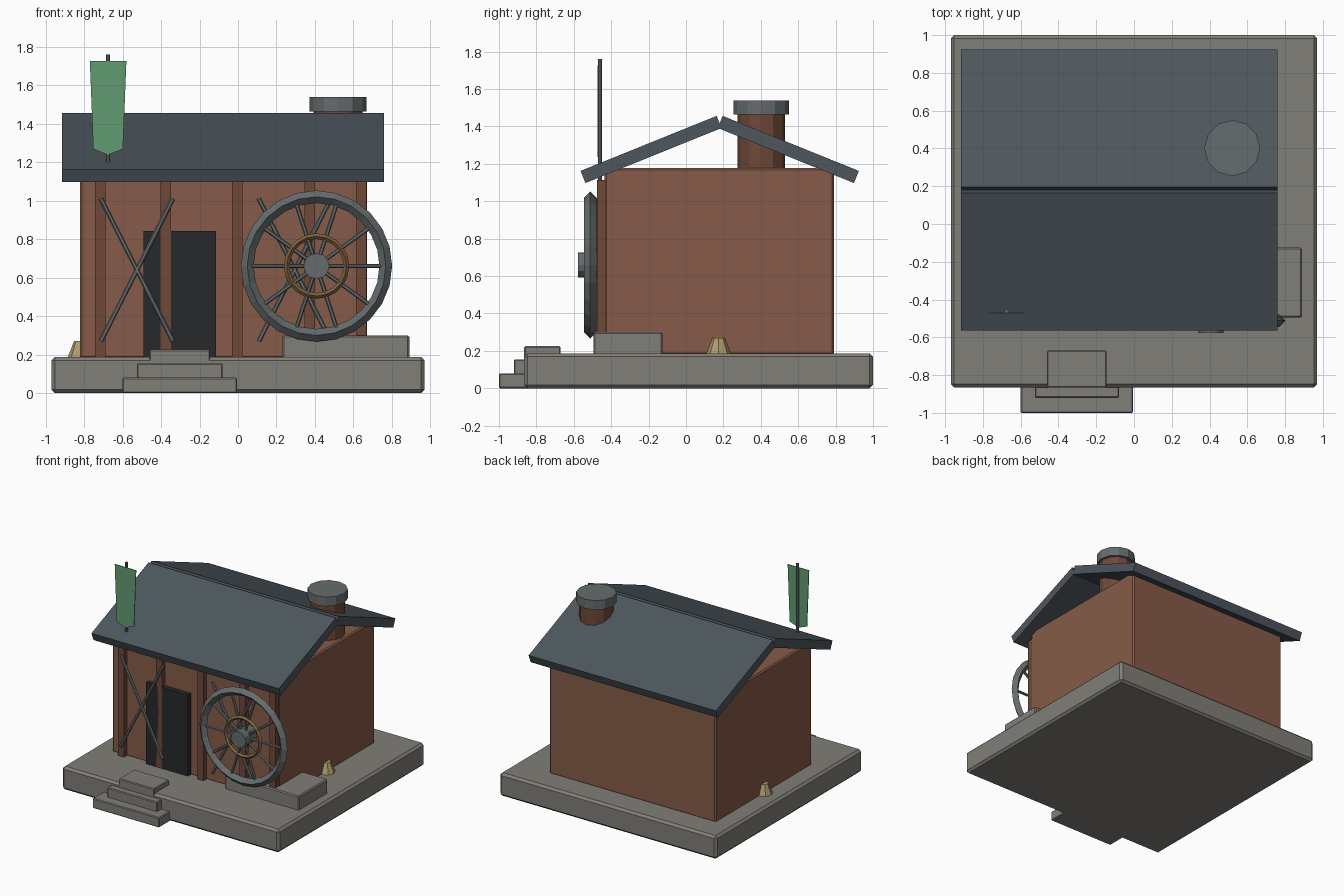
import bpy, math
from mathutils import Vector

if "Cube" in bpy.data.objects:
    bpy.data.objects.remove(bpy.data.objects["Cube"])


def material(name, rgb):
    m = bpy.data.materials.new(name)
    m.diffuse_color = (*rgb, 1)
    m.use_nodes = True
    m.node_tree.nodes["Principled BSDF"].inputs["Base Color"].default_value = m.diffuse_color
    return m


STONE = material("stone", (0.22, 0.21, 0.185))
BRICK = material("brick", (0.24, 0.105, 0.065))
TIMBER = material("timber", (0.16, 0.065, 0.04))
SLATE = material("slate", (0.075, 0.095, 0.11))
IRON = material("iron", (0.13, 0.15, 0.155))
BRASS = material("brass", (0.22, 0.13, 0.05))
DARK = material("dark", (0.02, 0.022, 0.024))
GREEN = material("green", (0.12, 0.33, 0.17))
SAND = material("sand", (0.42, 0.33, 0.16))


def finish(name, mat):
    ob = bpy.context.object
    ob.name = name
    ob.data.materials.append(mat)
    return ob


def box(name, x, y, z, mat, bevel=0.0, rot_x=0.0):
    """Box from (min, max) ranges, optionally chamfered and tilted."""
    rng = (x, y, z)
    bpy.ops.mesh.primitive_cube_add(size=1, location=[(a + b) / 2 for a, b in rng])
    ob = finish(name, mat)
    ob.scale = [b - a for a, b in rng]
    bpy.ops.object.transform_apply(location=False, rotation=False, scale=True)
    ob.rotation_euler.x = rot_x
    if bevel:
        m = ob.modifiers.new("chamfer", 'BEVEL')
        m.width, m.segments = bevel, 1
    return ob


def rod(name, p, q, r, mat, sides=8, r2=None):
    """Cylinder or frustum between two points."""
    p, q = Vector(p), Vector(q)
    bpy.ops.mesh.primitive_cone_add(vertices=sides, radius1=r, radius2=r if r2 is None else r2,
                                    depth=(q - p).length, location=(p + q) / 2)
    ob = finish(name, mat)
    ob.rotation_euler = (q - p).to_track_quat('Z', 'Y').to_euler()
    return ob


def ring(name, loc, major, minor, segs, mat):
    bpy.ops.mesh.primitive_torus_add(location=loc, rotation=(math.pi / 2, 0, 0), major_radius=major,
                                     minor_radius=minor, major_segments=segs, minor_segments=4)
    return finish(name, mat)


# Stone base and entry steps
box("base", (-0.97, 0.97), (-0.865, 1.0), (0.0, 0.187), STONE, 0.018)
box("step_lower", (-0.6, -0.005), (-1.0, -0.8), (0.0, 0.08), STONE, 0.006)
box("step_middle", (-0.525, -0.08), (-0.92, -0.75), (0.07, 0.155), STONE, 0.006)
box("step_upper", (-0.46, -0.145), (-0.865, -0.67), (0.14, 0.225), STONE, 0.006)
box("wheel_plinth", (0.23, 0.89), (-0.495, -0.125), (0.17, 0.30), STONE, 0.008)

# Walls, front posts and door
box("walls", (-0.82, 0.67), (-0.435, 0.79), (0.18, 1.177), BRICK, 0.01)
for i, x in enumerate((-0.715, -0.375, -0.003, 0.372, 0.64)):
    box(f"post_{i + 1}", (x - 0.027, x + 0.027), (-0.475, -0.42), (0.18, 1.115), TIMBER)
box("door", (-0.49, -0.115), (-0.475, -0.42), (0.185, 0.843), DARK)

# Crossed braces on the front
for n, cx in (("left", -0.525), ("right", 0.295)):
    for s in (-1, 1):
        rod(f"brace_{n}_{'a' if s < 0 else 'b'}", (cx - s * 0.187, -0.48, 0.27),
            (cx + s * 0.187, -0.48, 1.01), 0.012, IRON, 6)

# Two roof slabs meeting at the ridge
for n, s in (("front", 1), ("back", -1)):
    y = 0.18 - s * 0.367
    box(f"roof_{n}", (-0.915, 0.76), (y - 0.3925, y + 0.3925), (1.242, 1.312), SLATE,
        rot_x=s * math.radians(22))

# Chimney
rod("chimney_shaft", (0.52, 0.402, 1.15), (0.52, 0.402, 1.48), 0.127, TIMBER, 12)
rod("chimney_cap", (0.52, 0.402, 1.463), (0.52, 0.402, 1.538), 0.148, IRON, 12)

# Spoked wheel
WX, WY, WZ = 0.408, -0.512, 0.66
ring("wheel_rim", (WX, WY, WZ), 0.36, 0.033, 24, IRON)
ring("wheel_inner_ring", (WX, WY - 0.005, WZ), 0.155, 0.015, 20, BRASS)
rod("wheel_hub", (WX, -0.43, WZ), (WX, -0.578, WZ), 0.067, IRON, 12)
for i in range(10):
    a = math.tau * i / 10
    rod(f"spoke_{i + 1}", (WX, WY, WZ),
        (WX + 0.35 * math.cos(a), WY, WZ + 0.35 * math.sin(a)), 0.011, IRON, 6)

# Small mounds on both side walls
for n, x in (("left", -0.82), ("right", 0.67)):
    rod(f"mound_{n}", (x, 0.175, 0.18), (x, 0.175, 0.27), 0.067, SAND, 8, 0.032)

# Banner and pole
rod("banner_pole", (-0.675, -0.46, 1.11), (-0.675, -0.46, 1.76), 0.011, IRON, 8)
outline = [(-0.095, 1.725), (-0.077, 1.268), (0, 1.238), (0.077, 1.268), (0.095, 1.725)]
mesh = bpy.data.meshes.new("banner")
mesh.from_pydata([(-0.675 + x, -0.472, z) for x, z in outline], [], [range(5)])
banner = bpy.data.objects.new("banner", mesh)
bpy.context.collection.objects.link(banner)
mesh.materials.append(GREEN)
thick = banner.modifiers.new("thickness", 'SOLIDIFY')
thick.thickness, thick.offset = 0.005, 0
